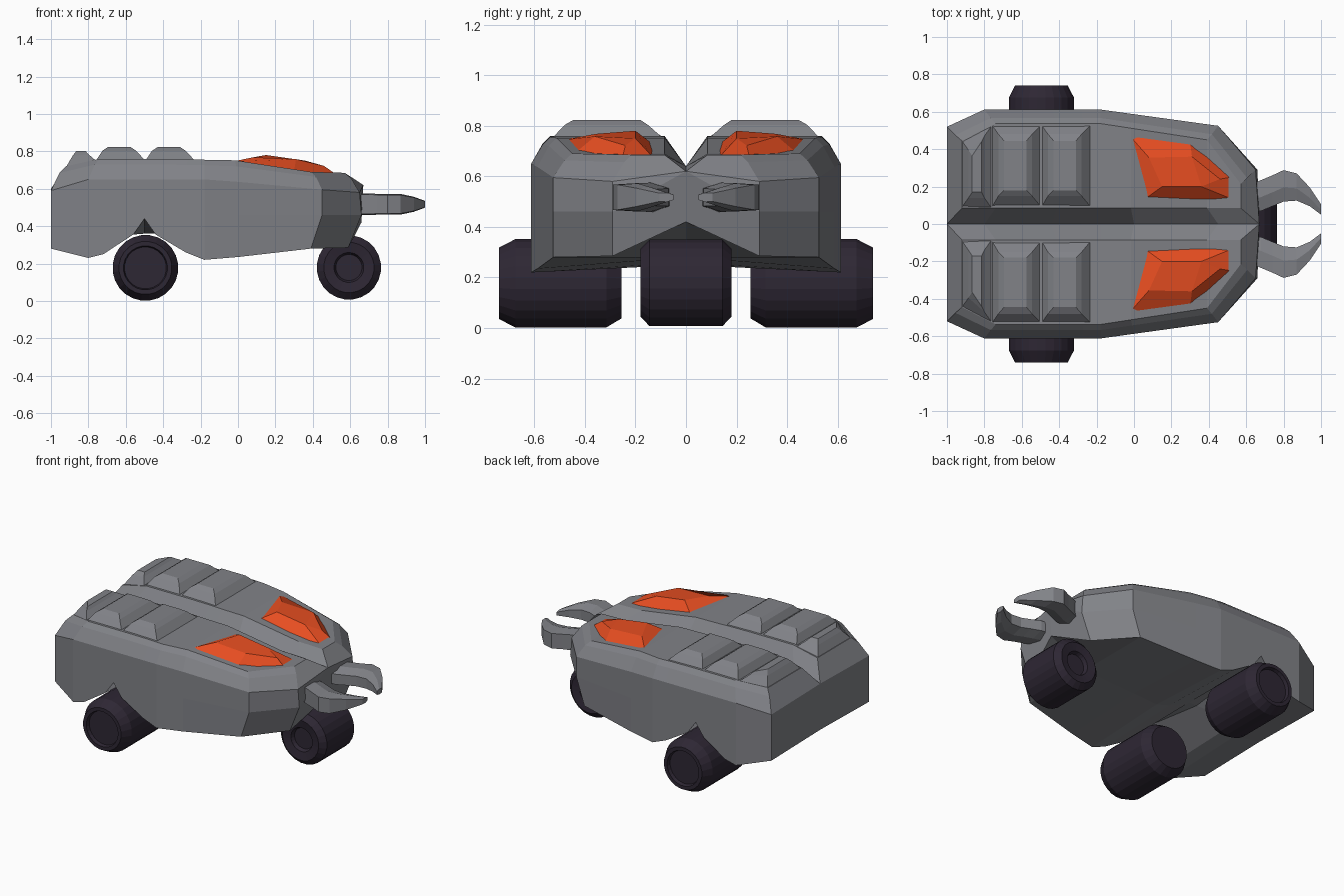
import bpy, bmesh, math

if "Cube" in bpy.data.objects:
    bpy.data.objects.remove(bpy.data.objects["Cube"])


def material(name, rgb):
    m = bpy.data.materials.new(name)
    m.diffuse_color = (*rgb, 1)
    m.use_nodes = True
    m.node_tree.nodes["Principled BSDF"].inputs["Base Color"].default_value = m.diffuse_color
    return m


RUBBER = material("dark_rubber", (0.027, 0.02, 0.034))
ORANGE = material("orange_glass", (0.8, 0.075, 0.015))
STEEL = material("dark_steel", (0.22, 0.225, 0.245))


def build(name, verts, faces, mat=STEEL, mirror=True):
    bm = bmesh.new()
    vs = [bm.verts.new(v) for v in verts]
    for f in faces:
        bm.faces.new([vs[i] for i in f])
    bmesh.ops.remove_doubles(bm, verts=bm.verts, dist=1e-5)
    bmesh.ops.recalc_face_normals(bm, faces=bm.faces)
    me = bpy.data.meshes.new(name)
    bm.to_mesh(me)
    bm.free()
    ob = bpy.data.objects.new(name, me)
    bpy.context.collection.objects.link(ob)
    me.materials.append(mat)
    if mirror:
        mod = ob.modifiers.new("mirror", 'MIRROR')
        mod.use_axis = (False, True, False)
    return ob


def grid_faces(rows, n, wrap=False):
    return [(r * n + i, r * n + (i + 1) % n, (r + 1) * n + (i + 1) % n, (r + 1) * n + i)
            for r in range(rows - 1) for i in range(n if wrap else n - 1)]


# Hull: half outline (x, y, deck z, wall top z, lower edge z, keel z) with wheel arch
outline = [(-1, .52, .72, .59, .28, .29), (-.80, .612, .76, .65, .23, .255), (-.72, .612, .76, .65, .25, .27),
           (-.56, .612, .76, .65, .355, .36), (-.5, .612, .76, .65, .44, .36), (-.44, .612, .76, .65, .355, .36),
           (-.28, .612, .758, .65, .26, .28), (-.18, .612, .755, .65, .22, .25),
           (0, .587, .752, .637, .235, .26), (.45, .525, .69, .595, .28, .28), (.65, .29, .685, .58, .285, .42)]
n = len(outline)


def inset(x, d):
    return -.17 + (x + .17) * (1 - d / .83)


centre, groove, deck, shoulder, wall, waist, edge, keel = rows = [[] for _ in range(8)]
for i, (x, y, zd, zw, zb, zk) in enumerate(outline):
    last = i == n - 1
    xs = x - .06 if x > .3 else x
    centre.append((.67 if last else x, 0, .60 if i == 0 else .62 if last else .64))
    groove.append((inset(x, .08), .085, zd))
    deck.append((inset(x, .08), y - .075, zd))
    shoulder.append((inset(x, .045), y - .045, zw + .72 * (zd - zw)))
    wall.append((x, y, zw))
    waist.append((x + .01 * last, y, .46))
    edge.append((xs, y, zb))
    keel.append((.66 if last else xs, 0, zk))
faces = grid_faces(8, n)
for c in (0, n - 1):
    faces += [[r * n + c for r in (0, 1, 2, 3, 4)], [r * n + c for r in (0, 4, 5)],
              [r * n + c for r in (0, 5, 6, 7)]]
build("hull", [p for r in rows for p in r], faces)


# Raised armour pads on the rear deck; taper narrows the back end
def pad(name, levels, taper=0.0):
    verts = []
    for x0, x1, y0, y1, z0, z1 in levels:
        verts += [(x0, y0, z0), (x1, y0, z1), (x1, y1, z1), (x0, y1 - taper, z0)]
    k = len(levels)
    build(name, verts, grid_faces(k, 4, True) + [(0, 1, 2, 3), tuple(range(4 * k - 4, 4 * k))])


pad("rear_pad", [(-.92, -.765, .09, .52, .715, .755), (-.885, -.80, .14, .47, .775, .785),
                 (-.865, -.815, .17, .44, .802, .802)], .075)
for k, x in enumerate((-.76, -.495)):
    pad(f"deck_pad_{k + 1}", [(x, x + .265, .09, .53, .75, .75), (x + .035, x + .215, .15, .48, .803, .803),
                              (x + .065, x + .185, .18, .445, .823, .823)])

# Faceted orange windows on the front deck
base = [(-.03, .48, .745), (.30, .435, .695), (.52, .25, .68), (.52, .135, .68), (.06, .135, .73)]
top = [(.08, .355, .768), (.31, .36, .758), (.46, .24, .722), (.36, .20, .75), (.15, .20, .78)]
build("windows", base + top, grid_faces(2, 5, True) + [(5, 6, 8, 9), (6, 7, 8)], ORANGE)

# Curved pincers at the front
verts = []
for x, yi, yo, h in [(.60, .06, .20, .058), (.68, .07, .235, .058), (.74, .095, .26, .056), (.80, .12, .288, .056),
                     (.87, .125, .27, .055), (.94, .095, .195, .04), (1, .05, .105, .018)]:
    ym = yi + .45 * (yo - yi)
    verts += [(x, a, .517 + b * h) for a, b in
              ((yi, -.6), (ym, -1), (yo, -.9), (yo, .9), (ym, 1), (yi, .6))]
build("pincers", verts, grid_faces(7, 6, True) + [tuple(range(6)), tuple(range(36, 42))])


# Wheels: lathed profiles (y, radius) about the axle
def wheel(name, cx, cz, profile, mirror, seg=24):
    verts = [(cx + r * math.cos(a), y, cz + r * math.sin(a)) for y, r in profile
             for a in (2 * math.pi * (i + .5) / seg for i in range(seg))]
    k = len(profile)
    build(name, verts, grid_faces(k, seg, True) + [tuple(range(seg)), tuple(range(seg * (k - 1), seg * k))],
          RUBBER, mirror)


wheel("rear_wheels", -.495, .177, [(.255, .14), (.315, .176), (.675, .176), (.74, .142), (.74, .118), (.717, .112)], True)
half = [(.145, .07), (.17, .08), (.18, .135), (.145, .172)]
wheel("front_wheel", .593, .179, [(-y, r) for y, r in half] + half[::-1], False)
